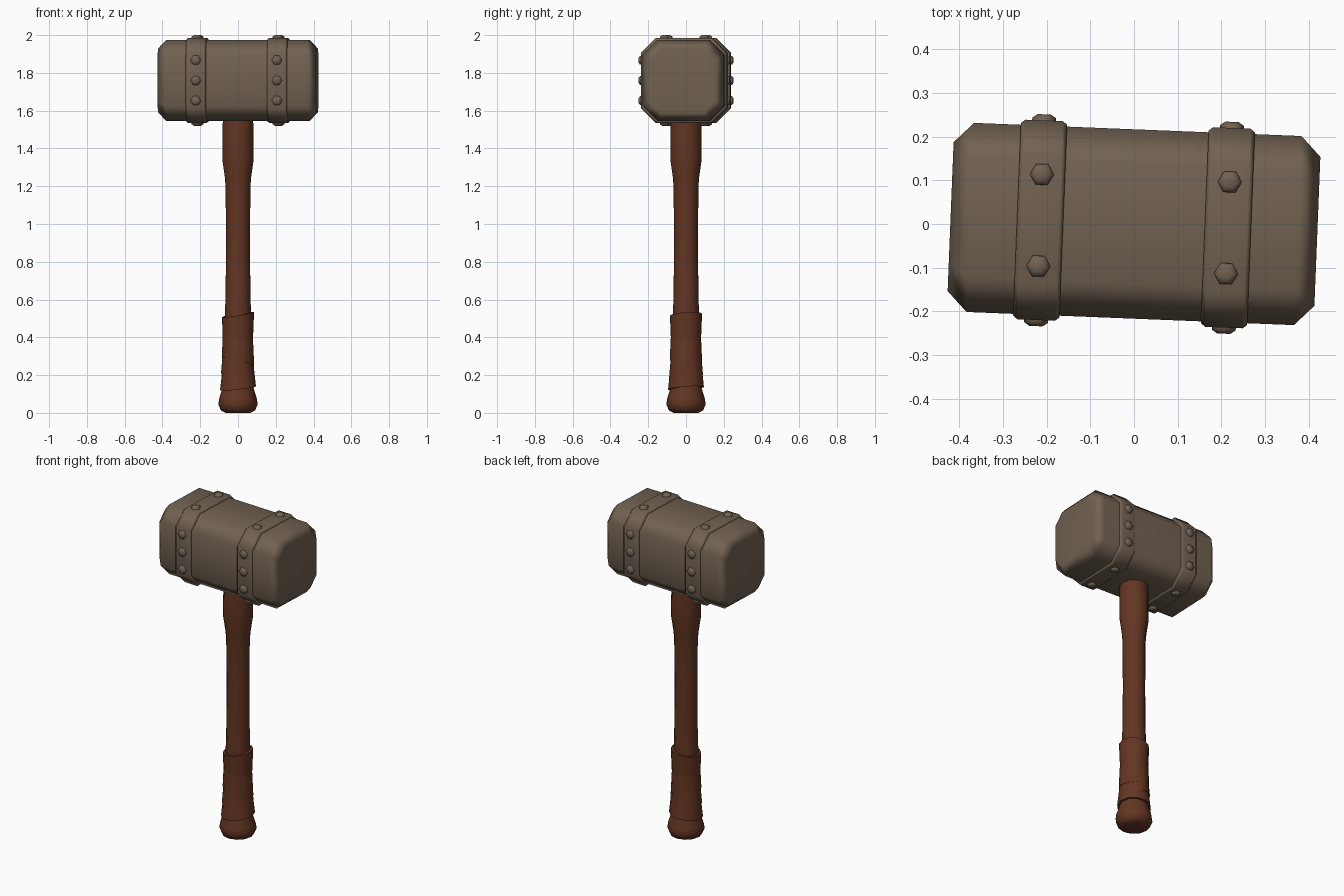
import bpy, bmesh, math
from mathutils import Matrix, Vector

if "Cube" in bpy.data.objects:
    bpy.data.objects.remove(bpy.data.objects["Cube"])


def material(name, rgb):
    m = bpy.data.materials.new(name)
    m.diffuse_color = (*rgb, 1)
    m.use_nodes = True
    m.node_tree.nodes["Principled BSDF"].inputs["Base Color"].default_value = m.diffuse_color
    return m


stone = material("grey brown head", (0.165, 0.121, 0.083))
wood = material("red brown handle", (0.125, 0.036, 0.016))

HEAD_Z, HALF_Y, HALF_Z, CUT = 1.76, 0.2165, 0.214, 0.08
TURN = Matrix.Translation((0, 0, HEAD_Z)) @ Matrix.Rotation(math.radians(-2.3), 4, 'Z')


def loft(name, rings, mat, angle, matrix=None, weighted=False):
    """Skin a list of equal-length point rings and cap both ends."""
    bm = bmesh.new()
    loops = [[bm.verts.new(p) for p in r] for r in rings]
    n = len(loops[0])
    for a, b in zip(loops, loops[1:]):
        for i in range(n):
            j = (i + 1) % n
            bm.faces.new((a[i], a[j], b[j], b[i]))
    bm.faces.new(loops[0][::-1])
    bm.faces.new(loops[-1])
    bmesh.ops.recalc_face_normals(bm, faces=bm.faces)
    me = bpy.data.meshes.new(name)
    bm.to_mesh(me)
    bm.free()
    me.materials.append(mat)
    ob = bpy.data.objects.new(name, me)
    bpy.context.collection.objects.link(ob)
    if matrix:
        ob.matrix_world = matrix
    bpy.ops.object.select_all(action='DESELECT')
    ob.select_set(True)
    bpy.context.view_layer.objects.active = ob
    bpy.ops.object.shade_smooth_by_angle(angle=math.radians(angle))
    if weighted:
        ob.modifiers.new("flat faces", 'WEIGHTED_NORMAL').keep_sharp = True
    return ob


def octagon(x, grow, cut=CUT):
    """Chamfered square section of the head, at a given x."""
    a, b = HALF_Y + grow, HALF_Z + grow
    return [(x, a, b - cut), (x, a - cut, b), (x, cut - a, b), (x, -a, b - cut),
            (x, -a, cut - b), (x, cut - a, -b), (x, a - cut, -b), (x, a, cut - b)]


def circle(r, z, n=12, tilt=0.0, phase=0.0):
    """Ring around z, optionally tilted towards an angle."""
    return [(r * math.cos(t), r * math.sin(t), z + tilt * math.cos(t - phase))
            for t in (2 * math.pi * i / n for i in range(n))]


# Head block with chamfered ends
loft("head", [octagon(-0.42, -0.046, 0.06), octagon(-0.375, 0), octagon(0.375, 0),
              octagon(0.42, -0.046, 0.06)], stone, 60, TURN, True)

# Two bands with rivets on all four sides
for side, bx in (("left", -0.215), ("right", 0.215)):
    loft(side + "_band", [octagon(bx + dx, g) for dx, g in
                          ((-0.053, -0.01), (-0.053, 0.004), (-0.043, 0.012),
                           (0.043, 0.012), (0.053, 0.004), (0.053, -0.01))],
         stone, 50, TURN, True)
    spots = []
    for s in (-1, 1):
        spots += [((bx, s * (HALF_Y + 0.012), z), Vector((0, s, 0))) for z in (-0.107, 0, 0.107)]
        spots += [((bx, y, s * (HALF_Z + 0.012)), Vector((0, 0, s))) for y in (-0.105, 0.105)]
    for k, (pos, out) in enumerate(spots):
        m = TURN @ Matrix.Translation(pos) @ out.to_track_quat('Z', 'Y').to_matrix().to_4x4()
        loft(f"{side}_rivet_{k + 1}", [circle(r, z, 6) for r, z in
                                       ((0.028, -0.005), (0.027, 0.006), (0.015, 0.014))],
             stone, 60, m)

# Turned handle with pommel
loft("handle", [circle(r, z) for r, z in
                ((0.065, 0.0), (0.09, 0.012), (0.104, 0.045), (0.1, 0.075), (0.083, 0.13),
                 (0.075, 0.2), (0.07, 0.5), (0.066, 0.62), (0.063, 0.9), (0.066, 1.2),
                 (0.07, 1.25), (0.083, 1.34), (0.083, 1.45), (0.079, 1.6))], wood, 50)

# Grip wrapping: tilted, overlapping leather turns
for k, (z0, z1, r0, r1, tilt, ph) in enumerate((
        (0.13, 0.24, 0.095, 0.083, 0.012, 0.6),
        (0.19, 0.31, 0.090, 0.080, 0.022, 2.6),
        (0.27, 0.42, 0.086, 0.079, 0.025, 3.6),
        (0.37, 0.52, 0.079, 0.085, 0.014, 0.4))):
    loft(f"grip_wrap_{k + 1}", [circle(r, z, 12, tilt, ph) for r, z in
                                ((r0 - 0.02, z0), (r0, z0), ((r0 + r1) / 2, (z0 + z1) / 2),
                                 (r1, z1), (r1 - 0.02, z1))], wood, 50)
